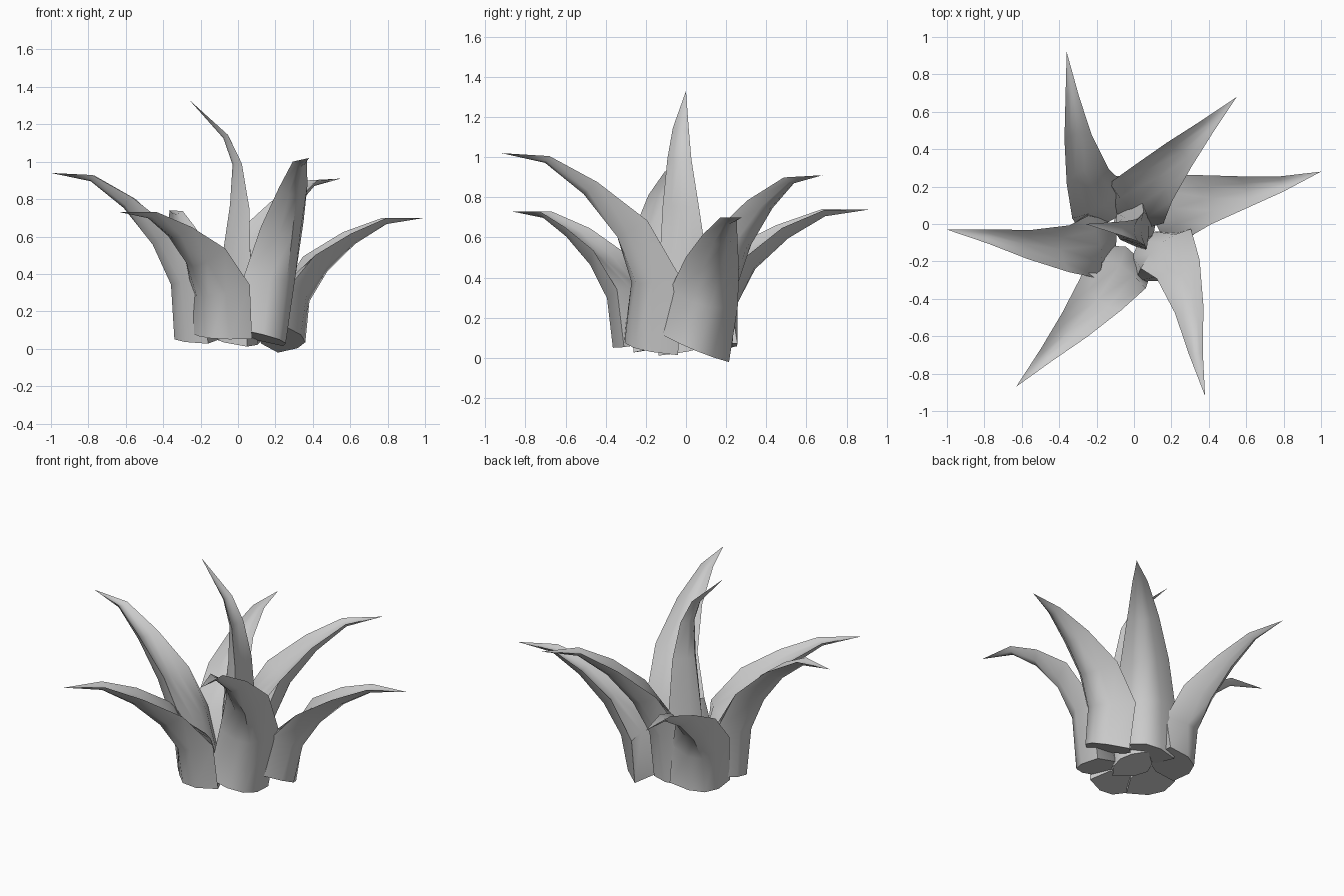
import bpy, bmesh, math
from mathutils import Vector

if "Cube" in bpy.data.objects:
    bpy.data.objects.remove(bpy.data.objects["Cube"])

# Leaf stations along the keel: run, rise, width, edge depth, inner face bulge
OUTER = [(0, 0, .36, .13, .26), (.04, .33, .36, .15, .19), (.19, .57, .28, .13, .08),
         (.42, .79, .185, .075, .04), (.68, .95, .09, .035, .015), (1, 1, 0, 0, 0)]
INNER = [(0, 0, .28, .15, .24), (-.2, .3, .25, .15, .17), (-.55, .56, .18, .10, .08),
         (-.65, .73, .12, .05, .03), (-.3, .84, .08, .03, .015), (1, 1, 0, 0, 0)]

# Crescent section: across position and whether it lies on the inner face
SECTION = [(-1, 0), (-.5, 0), (0, 0), (.5, 0), (1, 0), (.5, 1), (0, 1), (-.5, 1)]


def make_leaf(name, base, tip, base_angle, tip_angle, stations, lean=0, slim=1):
    base, tip = Vector(base), Vector(tip)
    run = tip - base
    b = math.radians(base_angle)
    lateral = Vector((-math.sin(b), math.cos(b), 0)) * lean
    spine = [base + Vector((run.x * s[0], run.y * s[0], run.z * s[1]))
             + lateral * math.sin(math.pi * s[1]) for s in stations]
    bm = bmesh.new()
    rings = []
    last = len(spine) - 1
    for i, (p, (_, _, w, d, bulge)) in enumerate(zip(spine, stations)):
        tangent = (spine[min(i + 1, last)] - spine[max(i - 1, 0)]).normalized()
        k = min(1, i / 3)
        a = math.radians(base_angle + (tip_angle - base_angle) * k)
        side = Vector((-math.sin(a), math.cos(a), 0))
        side = (side - tangent * side.dot(tangent)).normalized()
        inward = tangent.cross(side)
        if i == last:
            rings.append([bm.verts.new(p)])
            continue
        w *= 1 + (slim - 1) * k
        tilt = Vector((0, 0, -.025 if i == 0 else 0))
        rings.append([bm.verts.new(p + side * (u * w / 2) + tilt * u
                      + inward * (d * u * u + inner * (1 - u * u) * bulge))
                      for u, inner in SECTION])
    n = len(SECTION)
    for lo, hi in zip(rings, rings[1:]):
        for j in range(n):
            m = (j + 1) % n
            if len(hi) == 1:
                bm.faces.new((lo[j], lo[m], hi[0]))
            else:
                bm.faces.new((lo[j], lo[m], hi[m], hi[j]))
    # closed foot of the leaf
    r = rings[0]
    bm.faces.new((r[0], r[1], r[7]))
    bm.faces.new((r[1], r[2], r[6], r[7]))
    bm.faces.new((r[2], r[3], r[5], r[6]))
    bm.faces.new((r[3], r[4], r[5]))
    bmesh.ops.recalc_face_normals(bm, faces=bm.faces)
    mesh = bpy.data.meshes.new(name)
    bm.to_mesh(mesh)
    bm.free()
    obj = bpy.data.objects.new(name, mesh)
    bpy.context.collection.objects.link(obj)
    bpy.context.view_layer.objects.active = obj
    obj.select_set(True)
    bpy.ops.object.shade_smooth_by_angle(angle=math.radians(50))
    obj.select_set(False)


# Ring of spreading leaves, then the upright centre leaf
make_leaf("back_left_leaf", (-.28, .21, .05), (-.36, .92, .74), 138, 108, OUTER, 0, .8)
make_leaf("back_right_leaf", (.08, .21, .06), (.55, .68, .91), 58, 46, OUTER)
make_leaf("right_leaf", (.36, .05, .035), (1.0, .28, .70), 4, 17, OUTER, .06, .95)
make_leaf("front_right_leaf", (.22, -.26, .05), (.38, -.92, 1.02), -42, -72, OUTER, .06, .85)
make_leaf("front_left_leaf", (-.14, -.36, .055), (-.63, -.87, .73), 248, 230, OUTER)
make_leaf("left_leaf", (-.34, -.13, .05), (-1.0, -.03, .94), 198, 176, OUTER, .03, .85)
make_leaf("centre_leaf", (-.12, -.02, .05), (-.26, .0, 1.33), 188, 180, INNER)
